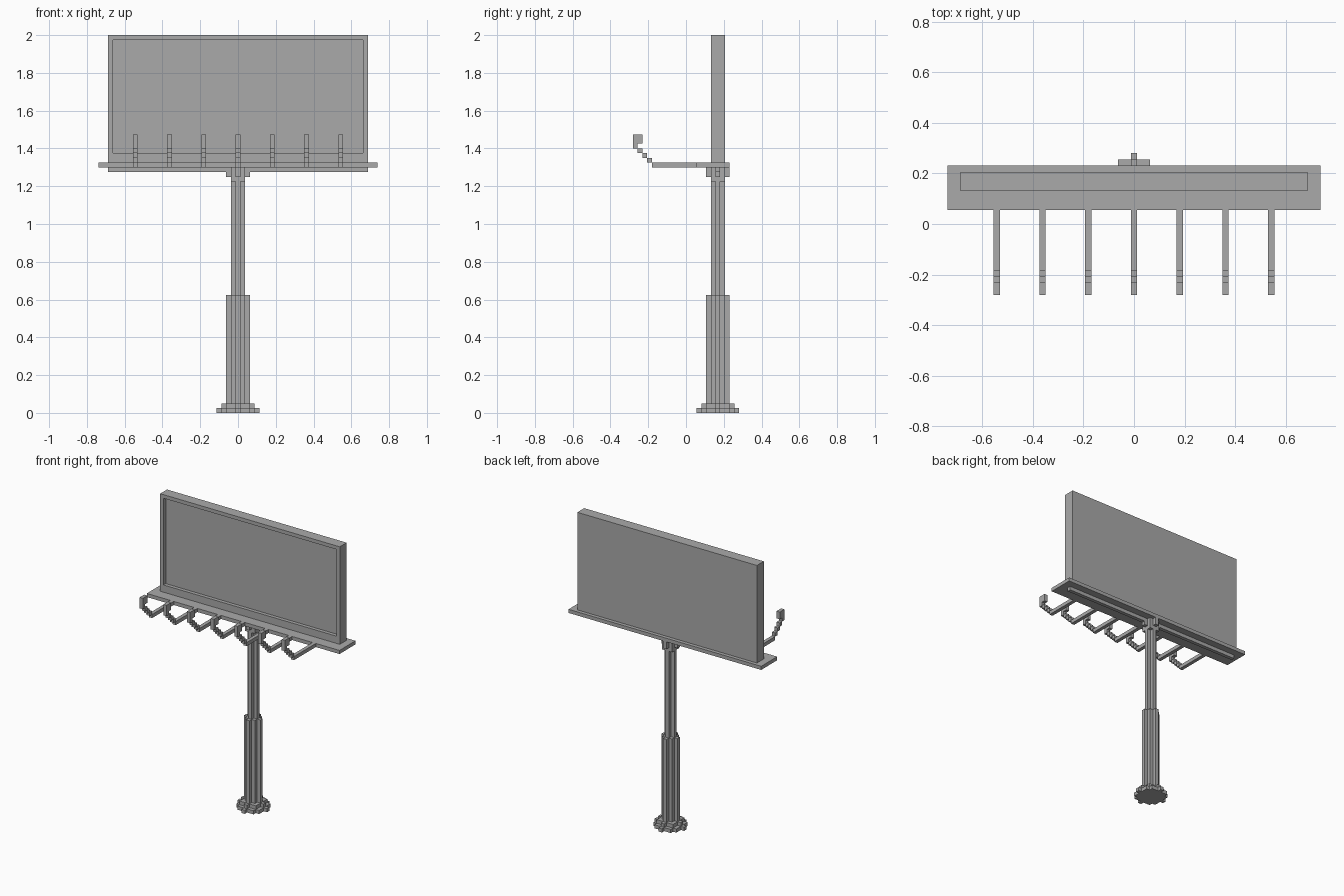
import bpy, bmesh
from mathutils import Vector

default = bpy.data.objects.get("Cube")
if default:
    bpy.data.objects.remove(default, do_unlink=True)

V = 0.025          # block size
POST_Y = 0.16875   # centre line of the post
FRONT = -0.28125   # foremost point of the lamps

grey = bpy.data.materials.new("plain grey")
grey.use_nodes = True
grey.diffuse_color = (0.4, 0.4, 0.4, 1)
grey.node_tree.nodes["Principled BSDF"].inputs["Base Color"].default_value = (0.4, 0.4, 0.4, 1)


def add_box(bm, lo, hi):
    lo, hi = Vector(lo), Vector(hi)
    made = bmesh.ops.create_cube(bm, size=1)["verts"]
    for v in made:
        v.co = (lo + hi) / 2 + v.co * (hi - lo)
    return made


def finish(name, bm):
    bmesh.ops.recalc_face_normals(bm, faces=bm.faces)
    mesh = bpy.data.meshes.new(name)
    bm.to_mesh(mesh)
    bm.free()
    mesh.materials.append(grey)
    obj = bpy.data.objects.new(name, mesh)
    bpy.context.collection.objects.link(obj)
    return obj


def box(name, lo, hi):
    bm = bmesh.new()
    add_box(bm, lo, hi)
    return finish(name, bm)


def block_disc(name, radius, z0, z1):
    """Round column made of square blocks, extruded from z0 to z1."""
    bm = bmesh.new()
    n = int(radius)
    for i in range(-n, n + 1):
        for j in range(-n, n + 1):
            if i * i + j * j <= radius * radius:
                corners = [(-.5, -.5), (.5, -.5), (.5, .5), (-.5, .5)]
                bm.faces.new([bm.verts.new(((i + a) * V, POST_Y + (j + b) * V, z0))
                              for a, b in corners])
    bmesh.ops.remove_doubles(bm, verts=bm.verts, dist=V / 10)
    top = bmesh.ops.extrude_face_region(bm, geom=bm.faces[:], use_keep_orig=True)["geom"]
    for v in top:
        if isinstance(v, bmesh.types.BMVert):
            v.co.z = z1
    bmesh.ops.dissolve_limit(bm, angle_limit=0.01, verts=bm.verts, edges=bm.edges)
    return finish(name, bm)


# Post: stepped foot, thick lower sleeve, thin upper pole, flared head
block_disc("foot_lower", 4, 0, V)
block_disc("foot_upper", 3, V, 2 * V)
block_disc("post_sleeve", 2, 2 * V, 25 * V)
block_disc("post_pole", 1, 25 * V, 49 * V)
block_disc("post_collar", 1.5, 49 * V, 50 * V)
block_disc("post_head", 2, 50 * V, 52 * V)

# Support beam and walkway
half = 27.5 * V
box("support_beam", (-half, POST_Y - V / 2, 51 * V), (half, POST_Y + V / 2, 52 * V))
box("walkway", (-29.5 * V, POST_Y - 4.5 * V, 52 * V), (29.5 * V, POST_Y + 2.5 * V, 53 * V))

# Sign panel with a recessed front and a deeper bottom rail
bm = bmesh.new()
add_box(bm, (-half, POST_Y - 1.5 * V, 53 * V), (half, POST_Y + 1.5 * V, 80 * V))
bm.normal_update()
face = min(bm.faces, key=lambda f: f.calc_center_median().y)
bmesh.ops.inset_region(bm, faces=[face], thickness=V, use_even_offset=True)
for v in face.verts:
    if v.co.z < 60 * V:
        v.co.z += V
moved = bmesh.ops.extrude_discrete_faces(bm, faces=[face])["faces"][0]
for v in moved.verts:
    v.co.y += V
finish("sign_panel", bm)

# Lamp: straight arm, rising steps and a square head
bm = bmesh.new()
w = V / 2
add_box(bm, (-w, FRONT + 4 * V, 52 * V), (w, POST_Y - 4.5 * V, 53 * V))
for k in range(4):
    y, z = FRONT + (3 - k) * V, (53 + k) * V
    add_box(bm, (-w, y, z), (w, y + V, z + V))
add_box(bm, (-w, FRONT, 57 * V), (w, FRONT + 2 * V, 59 * V))
lamp = finish("lamp_arm", bm)

# Row of seven lamps
for k in range(-3, 4):
    copy = lamp if k == -3 else lamp.copy()
    if copy is not lamp:
        bpy.context.collection.objects.link(copy)
    copy.location.x = k * 7.25 * V
